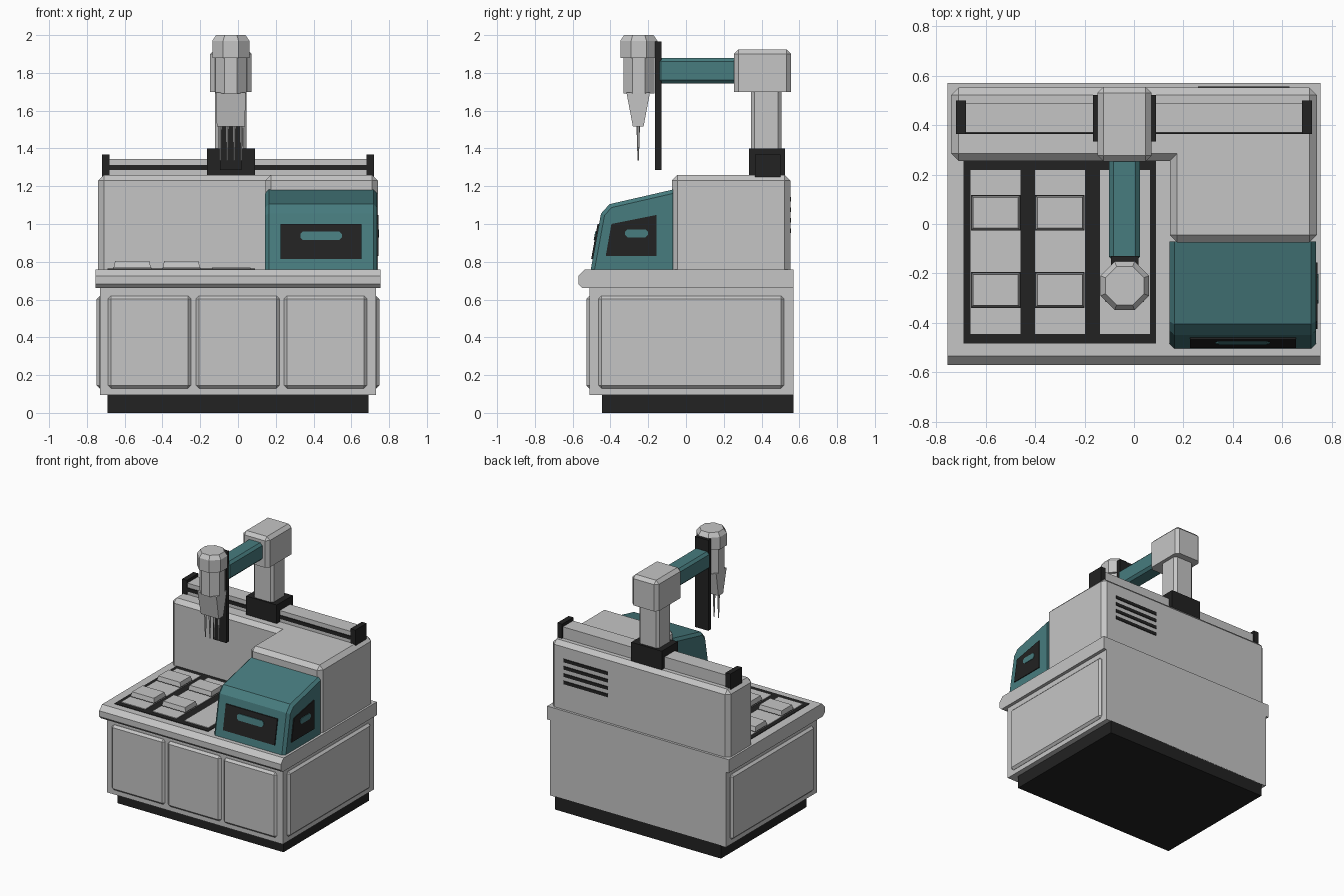
import bpy, bmesh, math
from mathutils import Vector

if "Cube" in bpy.data.objects:
    bpy.data.objects.remove(bpy.data.objects["Cube"], do_unlink=True)


def material(name, rgb):
    m = bpy.data.materials.new(name)
    m.use_nodes = True
    m.diffuse_color = (*rgb, 1)
    m.node_tree.nodes["Principled BSDF"].inputs["Base Color"].default_value = (*rgb, 1)
    return m


GREY = material("light grey", (0.56, 0.56, 0.56))
TEAL = material("teal", (0.063, 0.2, 0.21))
BLACK = material("black", (0.016, 0.016, 0.016))

# Ways to stand a flat outline (u, v) up along a depth d
ALONG_X = lambda u, v, d: (d, u, v)
ALONG_Y = lambda u, v, d: (u, d, v)
ALONG_Z = lambda u, v, d: (u, v, d)


def finish(name, bm, mat):
    bmesh.ops.recalc_face_normals(bm, faces=bm.faces)
    mesh = bpy.data.meshes.new(name)
    bm.to_mesh(mesh)
    bm.free()
    mesh.materials.append(mat)
    obj = bpy.data.objects.new(name, mesh)
    bpy.context.collection.objects.link(obj)
    return obj


def prism(name, outline, place, lo, hi, mat, bevel=0, pick=lambda e: True):
    """Extrude an outline from lo to hi, then chamfer the picked edges."""
    bm = bmesh.new()
    ends = [[bm.verts.new(place(u, v, d)) for u, v in outline] for d in (lo, hi)]
    for ring in ends:
        bm.faces.new(ring)
    for i in range(len(outline)):
        j = (i + 1) % len(outline)
        bm.faces.new((ends[0][i], ends[0][j], ends[1][j], ends[1][i]))
    bmesh.ops.recalc_face_normals(bm, faces=bm.faces)
    if bevel:
        bmesh.ops.bevel(bm, geom=[e for e in bm.edges if pick(e)], offset=bevel,
                        segments=1, affect='EDGES', profile=0.5)
    return finish(name, bm, mat)


def box(name, x, y, z, mat, bevel=0):
    rect = [(x[0], y[0]), (x[1], y[0]), (x[1], y[1]), (x[0], y[1])]
    return prism(name, rect, ALONG_Z, *z, mat, bevel)


def loft(name, rings, mat):
    """Skin a stack of equal-sized rings of points."""
    bm = bmesh.new()
    rows = [[bm.verts.new(p) for p in ring] for ring in rings]
    bm.faces.new(rows[0])
    bm.faces.new(rows[-1])
    for a, b in zip(rows, rows[1:]):
        for i in range(len(a)):
            j = (i + 1) % len(a)
            bm.faces.new((a[i], a[j], b[j], b[i]))
    return finish(name, bm, mat)


def ring(cx, cy, z, flat, n=8):
    r = flat / math.cos(math.pi / n)
    angles = [(i + 0.5) * 2 * math.pi / n for i in range(n)]
    return [(cx + r * math.cos(a), cy + r * math.sin(a), z) for a in angles]


def rect(cx, cy, z, hx, hy):
    return [(cx + sx * hx, cy + sy * hy, z) for sx, sy in ((-1, -1), (1, -1), (1, 1), (-1, 1))]


def pill(cu, cv, hu, hv):
    k = hv * 0.6
    quarter = [(hu, hv - k), (hu - k, hv)]
    pts = [quarter[0], quarter[1]]
    pts += [(-u, v) for u, v in reversed(quarter)]
    pts += [(-u, -v) for u, v in quarter]
    pts += [(u, -v) for u, v in reversed(quarter)]
    return [(cu + u, cv + v) for u, v in pts]


# Cabinet: plinth, body, raised door panels
box("plinth", (-0.69, 0.69), (-0.445, 0.57), (0, 0.1), BLACK)
box("cabinet_body", (-0.73, 0.73), (-0.51, 0.57), (0.095, 0.67), GREY)
for i, x in enumerate(((-0.688, -0.248), (-0.222, 0.22), (0.243, 0.683))):
    box(f"front_door_{i + 1}", x, (-0.528, -0.47), (0.13, 0.62), GREY, 0.016)
for side, s in (("left", 1), ("right", -1)):
    box(f"{side}_side_panel", sorted((s * 0.69, s * 0.748)), (-0.463, 0.518),
        (0.13, 0.62), GREY, 0.016)

# Worktop with a chamfered front lip
lip = [(0.57, 0.66), (-0.548, 0.66), (-0.57, 0.682), (-0.57, 0.725), (-0.535, 0.76), (0.57, 0.76)]
prism("worktop", lip, ALONG_X, -0.755, 0.755, GREY)

# Deck with three strips and four sample blocks
box("deck_plate", (-0.69, 0.09), (-0.483, 0.256), (0.75, 0.764), BLACK)
for i, x in enumerate((-0.56, -0.3, -0.036)):
    box(f"deck_strip_{i + 1}", (x - 0.101, x + 0.101), (-0.445, 0.218), (0.755, 0.769), GREY)
    if i < 2:
        for j, y in enumerate((0.045, -0.267)):
            loft(f"sample_block_{i + 1}_{j + 1}",
                 [rect(x, y, 0.766, 0.099, 0.07), rect(x, y, 0.803, 0.091, 0.062)], GREY)
            box(f"block_seat_{i + 1}_{j + 1}", (x - 0.1, x + 0.1), (y - 0.072, y + 0.072),
                (0.76, 0.771), BLACK)

# L-shaped rear housing, chamfered on its top and outer corners
plan = [(-0.74, 0.255), (0.145, 0.255), (0.145, -0.075), (0.74, -0.075), (0.74, 0.552), (-0.74, 0.552)]


def housing_edge(e):
    low = max(v.co.z for v in e.verts) < 0.8
    inner = all(abs(v.co.x - 0.145) + abs(v.co.y - 0.255) < 0.01 for v in e.verts)
    return not low and not inner


prism("rear_housing", plan, ALONG_Z, 0.75, 1.26, GREY, 0.03, housing_edge)
for i in range(4):
    z = 1.13 - i * 0.055
    box(f"rear_vent_{i + 1}", (0.26, 0.63), (0.54, 0.557), (z - 0.012, z + 0.012), BLACK)

# Teal control hood with sloped front
hood = [(-0.07, 0.755), (-0.505, 0.755), (-0.45, 1.055), (-0.405, 1.105), (-0.07, 1.182)]


def hood_edge(e):
    a, b = (v.co for v in e.verts)
    along_side = abs(a.x - b.x) < 0.01
    return along_side and not (a.y > -0.1 and b.y > -0.1) and not (a.z < 0.8 and b.z < 0.8)


prism("control_hood", hood, ALONG_X, 0.143, 0.737, TEAL, 0.02, hood_edge)

# Screens and their pill-shaped marks
SLOPE = lambda u, v, d: (u, -0.505 + (v - 0.755) * 0.183 + d, v)
screen = [(0.226, 0.815), (0.655, 0.815), (0.655, 1.0), (0.226, 1.0)]
prism("front_screen", screen, SLOPE, -0.008, 0.004, BLACK)
prism("front_screen_mark", pill(0.44, 0.938, 0.11, 0.023), SLOPE, -0.013, -0.005, TEAL)
window = [(-0.425, 0.83), (-0.155, 0.83), (-0.155, 1.048), (-0.395, 1.0)]
prism("side_screen", window, ALONG_X, 0.733, 0.743, BLACK)
prism("side_screen_mark", pill(-0.262, 0.95, 0.06, 0.022), ALONG_X, 0.74, 0.747, TEAL)

# Travel rail with end stops
box("rail", (-0.7, 0.7), (0.37, 0.49), (1.25, 1.345), GREY)
box("rail_groove", (-0.69, 0.69), (0.364, 0.38), (1.285, 1.312), BLACK)
for side, s in (("left", 1), ("right", -1)):
    box(f"{side}_rail_stop", sorted((s * 0.68, s * 0.72)), (0.365, 0.5), (1.25, 1.368), BLACK)

# Gantry: carriage, column, head and arm
CX, CY = -0.038, -0.25
box("carriage", (CX - 0.127, CX + 0.127), (0.333, 0.523), (1.255, 1.4), BLACK)
column = [(CX - 0.083, 0.345), (CX + 0.083, 0.345), (CX + 0.083, 0.505), (CX - 0.083, 0.505)]
prism("column", column, ALONG_Z, 1.39, 1.72, GREY, 0.018,
      lambda e: abs(e.verts[0].co.z - e.verts[1].co.z) > 0.1)
top_head = [(CX - 0.109, 0.253), (CX + 0.109, 0.253), (CX + 0.109, 0.555), (CX - 0.109, 0.555)]
prism("column_head", top_head, ALONG_Z, 1.7, 1.925, GREY, 0.024,
      lambda e: max(v.co.z for v in e.verts) > 1.8)
box("arm", (CX - 0.063, CX + 0.063), (-0.15, 0.28), (1.745, 1.878), TEAL, 0.018)
box("lift_rail", (CX - 0.056, CX + 0.056), (-0.165, -0.13), (1.285, 1.965), BLACK)

# Dispensing spindle: octagonal body and cap, wedge nose, four tips
loft("spindle_body", [ring(CX, CY, 1.69, 0.082), ring(CX, CY, 1.89, 0.082)], GREY)
loft("spindle_cap", [ring(CX, CY, 1.878, 0.098), ring(CX, CY, 1.97, 0.098),
                     ring(CX, CY, 2.0, 0.078)], GREY)
loft("spindle_nose", [rect(CX, CY - 0.003, 1.515, 0.074, 0.028),
                      rect(CX, CY - 0.003, 1.695, 0.079, 0.062)], GREY)
for i in range(4):
    x = CX + (i - 1.5) * 0.037
    loft(f"tip_{i + 1}", [ring(x, CY - 0.003, 1.335, 0.003, 6),
                          ring(x, CY - 0.003, 1.52, 0.008, 6)], GREY)
